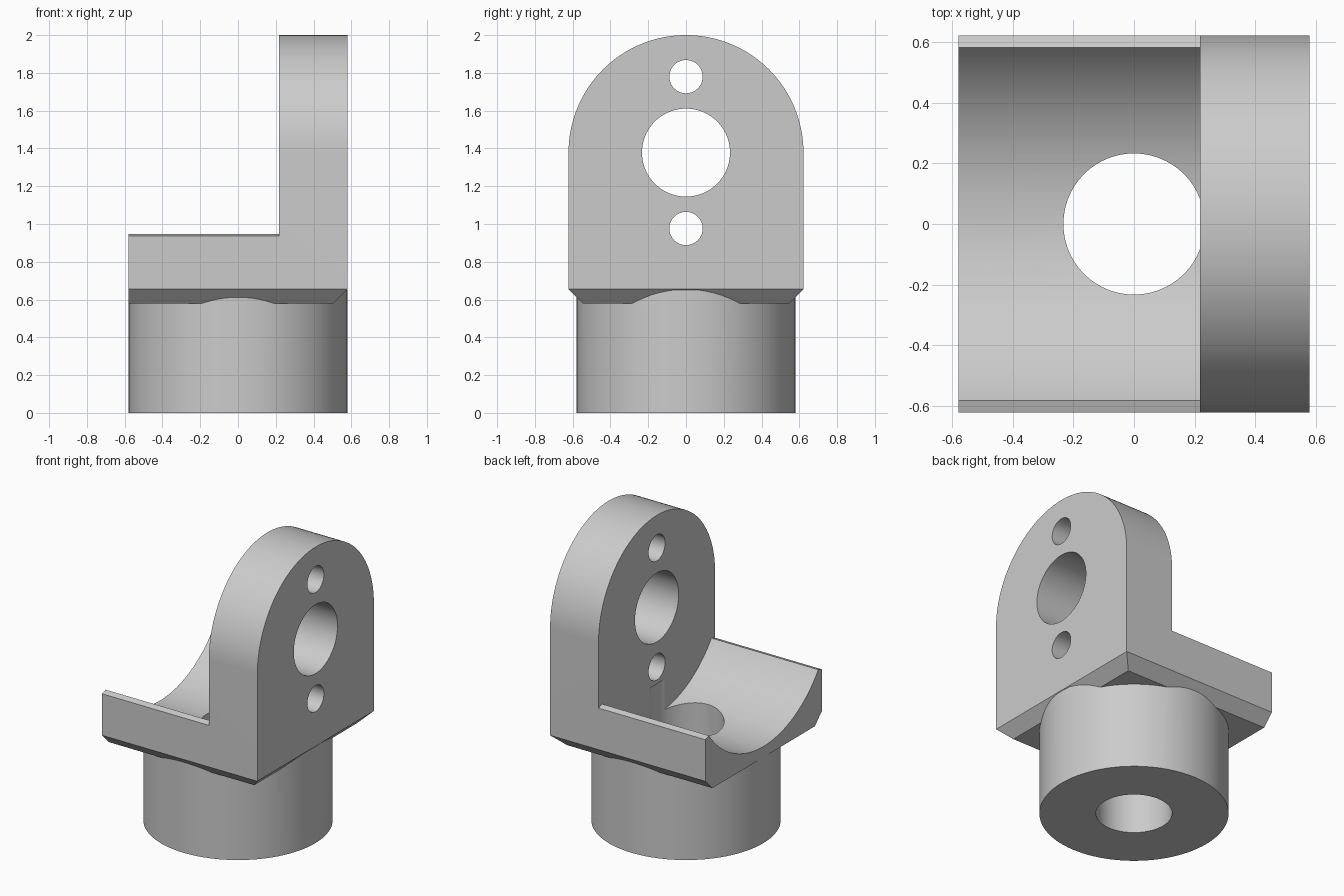
import bpy
import bmesh
from math import sin, cos, pi, atan2, hypot
from mathutils import Matrix, Vector

cube = bpy.data.objects.get("Cube")
if cube:
    bpy.data.objects.remove(cube, do_unlink=True)

HALF_X, HALF_Y = 0.58, 0.622
BASE_Z, CHAMFER = 0.58, 0.075
AXIS_Z = 1.378          # height of the arch, trough and main hole axis
INNER_X = 0.218         # inner face of the upright
BORE_R = 0.233

grey = bpy.data.materials.new("light grey")
grey.use_nodes = True
grey.diffuse_color = (0.6, 0.6, 0.6, 1)
grey.node_tree.nodes["Principled BSDF"].inputs["Base Color"].default_value = (0.6, 0.6, 0.6, 1)


def make_object(name, bm):
    bmesh.ops.recalc_face_normals(bm, faces=bm.faces[:])
    mesh = bpy.data.meshes.new(name)
    bm.to_mesh(mesh)
    bm.free()
    mesh.materials.append(grey)
    obj = bpy.data.objects.new(name, mesh)
    bpy.context.collection.objects.link(obj)
    return obj


def arc(radius, start, end, steps):
    """Points (y, z) on a circle about the arch axis."""
    angles = [start + (end - start) * i / steps for i in range(steps + 1)]
    return [(radius * cos(a), AXIS_Z + radius * sin(a)) for a in angles]


def prism(profile, x0, x1):
    """Extrude a (y, z) profile along x."""
    bm = bmesh.new()
    face = bm.faces.new([bm.verts.new((x0, y, z)) for y, z in profile])
    ext = bmesh.ops.extrude_face_region(bm, geom=[face])
    moved = [v for v in ext["geom"] if isinstance(v, bmesh.types.BMVert)]
    bmesh.ops.translate(bm, verts=moved, vec=(x1 - x0, 0, 0))
    return bm


def cylinder(name, radius, low, high, axis="Z", z=0):
    bm = bmesh.new()
    place = Matrix.Translation((0, 0, (low + high) / 2))
    if axis == "X":
        place = Matrix.Translation((0, 0, z)) @ Matrix.Rotation(pi / 2, 4, "Y") @ place
    bmesh.ops.create_cone(bm, cap_ends=True, segments=96, radius1=radius,
                          radius2=radius, depth=high - low, matrix=place)
    return make_object(name, bm)


def combine(target, other, operation):
    mod = target.modifiers.new(operation.lower(), "BOOLEAN")
    mod.operation, mod.solver, mod.object = operation, "EXACT", other
    bpy.context.view_layer.objects.active = target
    bpy.ops.object.modifier_apply(modifier=mod.name)
    bpy.data.objects.remove(other, do_unlink=True)


# Arched body with chamfered lower edges
inner_y = HALF_Y - CHAMFER
shoulder = BASE_Z + CHAMFER
outline = [(-HALF_Y, shoulder), (-inner_y, BASE_Z), (inner_y, BASE_Z), (HALF_Y, shoulder)]
bm = prism(outline + arc(HALF_Y, 0, pi, 64), -HALF_X, HALF_X)
cut = bmesh.ops.bisect_plane(bm, geom=bm.verts[:] + bm.edges[:] + bm.faces[:],
                             plane_co=(HALF_X, 0, shoulder),
                             plane_no=Vector((1, 0, -1)).normalized(), clear_outer=True)
rim = [e for e in cut["geom_cut"] if isinstance(e, bmesh.types.BMEdge)]
bmesh.ops.holes_fill(bm, edges=rim)
bracket = make_object("bracket", bm)

# Curved trough with gently sloping ledges, leaving the upright plate
lip_y, lip_z, slope = 0.583, 0.948, 0.32
lip_angle = atan2(lip_z - AXIS_Z, lip_y)
trough = arc(hypot(lip_y, lip_z - AXIS_Z), -pi - lip_angle, lip_angle, 64)
out_y = 0.8
out_z = lip_z - slope * (out_y - lip_y)
trough = [(-out_y, 2.2), (-out_y, out_z)] + trough + [(out_y, out_z), (out_y, 2.2)]
combine(bracket, make_object("trough_cutter", prism(trough, -0.8, INNER_X)), "DIFFERENCE")

# Round collar below
combine(bracket, cylinder("collar", HALF_X - 0.001, 0, shoulder - 0.005), "UNION")

# Vertical bore and holes through the upright
combine(bracket, cylinder("bore_cutter", BORE_R, -0.1, 0.86), "DIFFERENCE")
for offset, radius in ((0, BORE_R), (0.402, 0.088), (-0.402, 0.088)):
    hole = cylinder("hole_cutter", radius, 0.1, 0.8, "X", AXIS_Z + offset)
    combine(bracket, hole, "DIFFERENCE")

# Smooth curved walls, crisp edges
bpy.ops.object.select_all(action="DESELECT")
bracket.select_set(True)
bpy.context.view_layer.objects.active = bracket
bpy.ops.object.shade_smooth_by_angle(angle=0.26)
